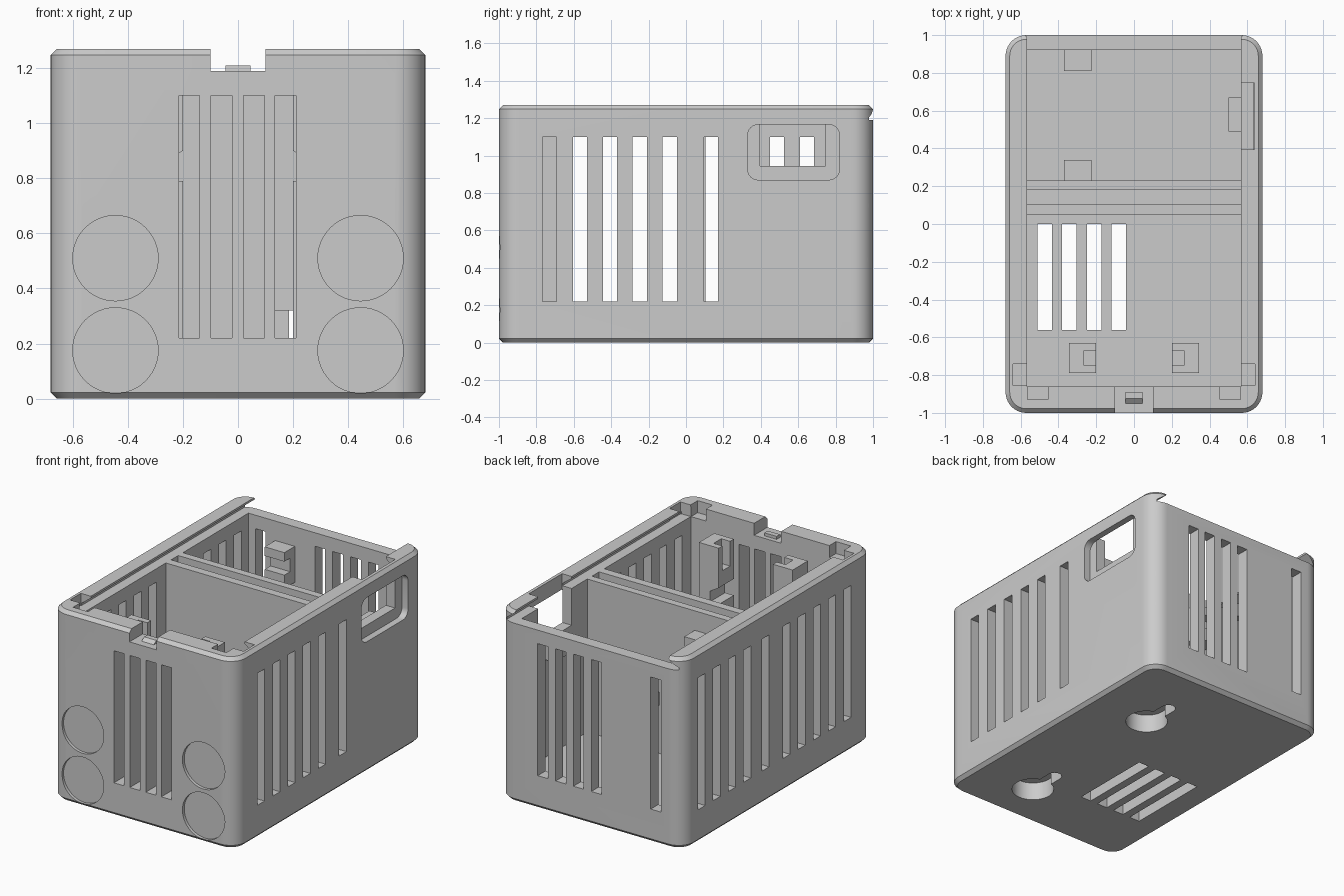
import bpy, bmesh, math
from mathutils import Matrix, Vector

if "Cube" in bpy.data.objects:
    bpy.data.objects.remove(bpy.data.objects["Cube"])

grey = bpy.data.materials.new("light_grey_plastic")
grey.use_nodes = True
colour = (0.6, 0.6, 0.6, 1)
grey.diffuse_color = colour
grey.node_tree.nodes["Principled BSDF"].inputs["Base Color"].default_value = colour

W, L, H = 0.68, 1.0, 1.27      # half width, half length, height
IN, FRONT, BACK = 0.567, -0.86, 0.92   # inner wall positions
FLOOR, SEAT = 0.17, 1.19       # floor top, lid seat height
S0, S1 = 0.22, 1.1             # vent bottom and top


def add_box(bm, x0, x1, y0, y1, z0, z1):
    size = Matrix.Diagonal((x1 - x0, y1 - y0, z1 - z0, 1))
    mid = Matrix.Translation(((x0 + x1) / 2, (y0 + y1) / 2, (z0 + z1) / 2))
    return bmesh.ops.create_cube(bm, size=1, matrix=mid @ size)["verts"]


def add_prism(bm, points, offset):
    face = bm.faces.new([bm.verts.new(p) for p in points])
    new = bmesh.ops.extrude_face_region(bm, geom=[face])["geom"]
    bmesh.ops.translate(bm, vec=offset, verts=[v for v in new if isinstance(v, bmesh.types.BMVert)])


def finish(bm, name):
    bmesh.ops.recalc_face_normals(bm, faces=bm.faces)
    mesh = bpy.data.meshes.new(name)
    bm.to_mesh(mesh)
    bm.free()
    mesh.materials.append(grey)
    ob = bpy.data.objects.new(name, mesh)
    bpy.context.collection.objects.link(ob)
    return ob


def boxes(name, *items):
    bm = bmesh.new()
    for item in items:
        add_box(bm, *item)
    return finish(bm, name)


def cut(target, cutter):
    mod = target.modifiers.new("cut", "BOOLEAN")
    mod.operation, mod.solver, mod.object = "DIFFERENCE", "EXACT", cutter
    bpy.context.view_layer.objects.active = target
    bpy.ops.object.modifier_apply(modifier=mod.name)
    bpy.data.objects.remove(cutter)


# Shell: box with round upright corners and chamfered top and bottom
bm = bmesh.new()
add_box(bm, -W, W, -L, L, 0, H)
upright = [e for e in bm.edges if abs(e.verts[0].co.z - e.verts[1].co.z) > 1]
bmesh.ops.bevel(bm, geom=upright, offset=0.11, segments=10, profile=0.5, affect="EDGES")
rims = [e for e in bm.edges if abs(e.verts[0].co.z - e.verts[1].co.z) < 0.01]
bmesh.ops.bevel(bm, geom=rims, offset=0.022, segments=1, affect="EDGES")
shell = finish(bm, "case_shell")

# Cavity, then the dovetail lid channel open at the back
cut(shell, boxes("cavity", (-IN, IN, FRONT, BACK, FLOOR, H + 0.1)))
bm = bmesh.new()
wide, top = 0.635, H + 0.001
lid = [(-wide, SEAT), (wide, SEAT), (wide, SEAT + 0.015), (IN, top - 0.015),
       (IN, top + 0.1), (-IN, top + 0.1), (-IN, top - 0.015), (-wide, SEAT + 0.015)]
add_prism(bm, [(x, FRONT, z) for x, z in lid], Vector((0, 2, 0)))
cut(shell, finish(bm, "lid_channel"))

# Latch gap and corner pockets in the rim
rim_cuts = [(-0.1, 0.1, -1.1, FRONT + 0.02, SEAT, H + 0.1)]
for s in (-1, 1):
    for a, b, y0, y1 in ((0.455, 0.565, -0.93, FRONT + 0.02), (0.55, 0.64, -0.855, -0.74)):
        x0, x1 = sorted((s * a, s * b))
        rim_cuts.append((x0, x1, y0, y1, SEAT, H + 0.1))
cut(shell, boxes("rim_cuts", *rim_cuts))

# Side vents: ten on the plain side, six on the window side
near = [-0.73, -0.567, -0.407, -0.247, -0.087, 0.133]
far = [0.327, 0.487, 0.647, 0.807]
w = 0.038
vents = [(0.5, 0.8, y - w, y + w, S0, S1) for y in near]
vents += [(-0.8, -0.5, y - w, y + w, S0, S1) for y in near + far]
# Front, back and floor vents
vents += [(x - w, x + w, -1.1, -0.8, S0, S1) for x in (-0.177, -0.06, 0.058, 0.173)]
vents += [(x - w, x + w, 0.85, 1.1, S0, S1) for x in (0.355, 0.223, 0.092, -0.04, -0.478)]
vents += [(-0.473 + i * 0.131 - w, -0.473 + i * 0.131 + w, -0.56, 0, -0.1, 0.19) for i in range(4)]
cut(shell, boxes("vents", *vents))

# Round shallow recesses on the front
bm = bmesh.new()
for x in (-0.445, 0.445):
    for z in (0.175, 0.51):
        bmesh.ops.create_cone(bm, cap_ends=True, segments=48, radius1=0.155, radius2=0.155, depth=0.1,
                              matrix=Matrix.Translation((x, -1.03, z)) @ Matrix.Rotation(math.pi / 2, 4, "X"))
cut(shell, finish(bm, "front_recesses"))

# Blind keyhole hangers under the floor
bm = bmesh.new()
for y in (0.42, -0.68):
    outline = []
    r, n = 0.13, 0.045
    start = math.asin(n / r)
    for i in range(33):
        a = math.pi / 2 + start + (math.tau - 2 * start) * i / 32
        outline.append((0.25 + r * math.cos(a), y + r * math.sin(a), -0.05))
    for i in range(9):
        a = math.pi * i / 8
        outline.append((0.25 + n * math.cos(a), y + 0.21 + n * math.sin(a), -0.05))
    add_prism(bm, outline, Vector((0, 0, 0.17)))
cut(shell, finish(bm, "keyholes"))

# Window: rounded outer recess with a smaller opening behind
bm = bmesh.new()
verts = add_box(bm, 0.635, 0.8, 0.33, 0.82, 0.87, 1.165)
along = [e for e in bm.edges if abs(e.verts[0].co.x - e.verts[1].co.x) > 0.1]
bmesh.ops.bevel(bm, geom=along, offset=0.055, segments=6, profile=0.5, affect="EDGES")
cut(shell, finish(bm, "window_recess"))
cut(shell, boxes("window_opening", (0.5, 0.637, 0.395, 0.747, 0.945, H + 0.1)))

# Double partition with a board slot between, and a low cable opening
partition = boxes("partition", *[(-IN - 0.01, IN + 0.01, a, b, FLOOR - 0.01, SEAT)
                                 for a, b in ((0.05, 0.105), (0.18, 0.23))])
cut(partition, boxes("cable_opening", (0.12, 0.27, 0, 0.3, FLOOR + 0.01, 0.32)))

# Pair of notched front posts
for s, name in ((-1, "right_post"), (1, "left_post")):
    def side(a, b):
        return sorted((s * a, s * b))
    post = boxes(name, (*side(0.2, 0.345), -0.79, -0.63, FLOOR - 0.01, 1.165))
    bm = bmesh.new()
    notch = [(0.15, 0.79), (0.265, 0.79), (0.265, 0.86), (0.2, 0.9), (0.15, 0.9)]
    add_prism(bm, [(s * x, -0.9, z) for x, z in notch], Vector((0, 0.4, 0)))
    cut(post, finish(bm, "notch"))
    cut(post, boxes("pin_slot", (*side(0.15, 0.265), -0.75, -0.67, 1.0, 1.3)))

# Board clips on the back wall and partition
for name, y0, y1, mid0, mid1 in (("back_clip", 0.81, 0.93, 0.87, 0.93),
                                 ("partition_clip", 0.22, 0.34, 0.22, 0.28)):
    boxes(name, (-0.37, -0.225, y0, y1, 1.0, 1.06),
          (-0.37, -0.225, mid0, mid1, 0.91, 1.0),
          (-0.37, -0.225, y0, y1, 0.82, 0.91))

# Ledge below the window and wedge latch on the front rim
boxes("window_ledge", (0.5, IN + 0.01, 0.49, 0.67, 0.82, 0.92))
bm = bmesh.new()
wedge = [(-0.95, SEAT - 0.01), (-0.89, SEAT - 0.01), (-0.89, 1.21), (-0.925, 1.21), (-0.95, SEAT)]
add_prism(bm, [(-0.045, y, z) for y, z in wedge], Vector((0.09, 0, 0)))
finish(bm, "lid_latch")

# Smooth only the curved corners and round cut walls
bpy.ops.object.select_all(action="DESELECT")
shell.select_set(True)
bpy.context.view_layer.objects.active = shell
bpy.ops.object.shade_smooth_by_angle(angle=math.radians(30))
